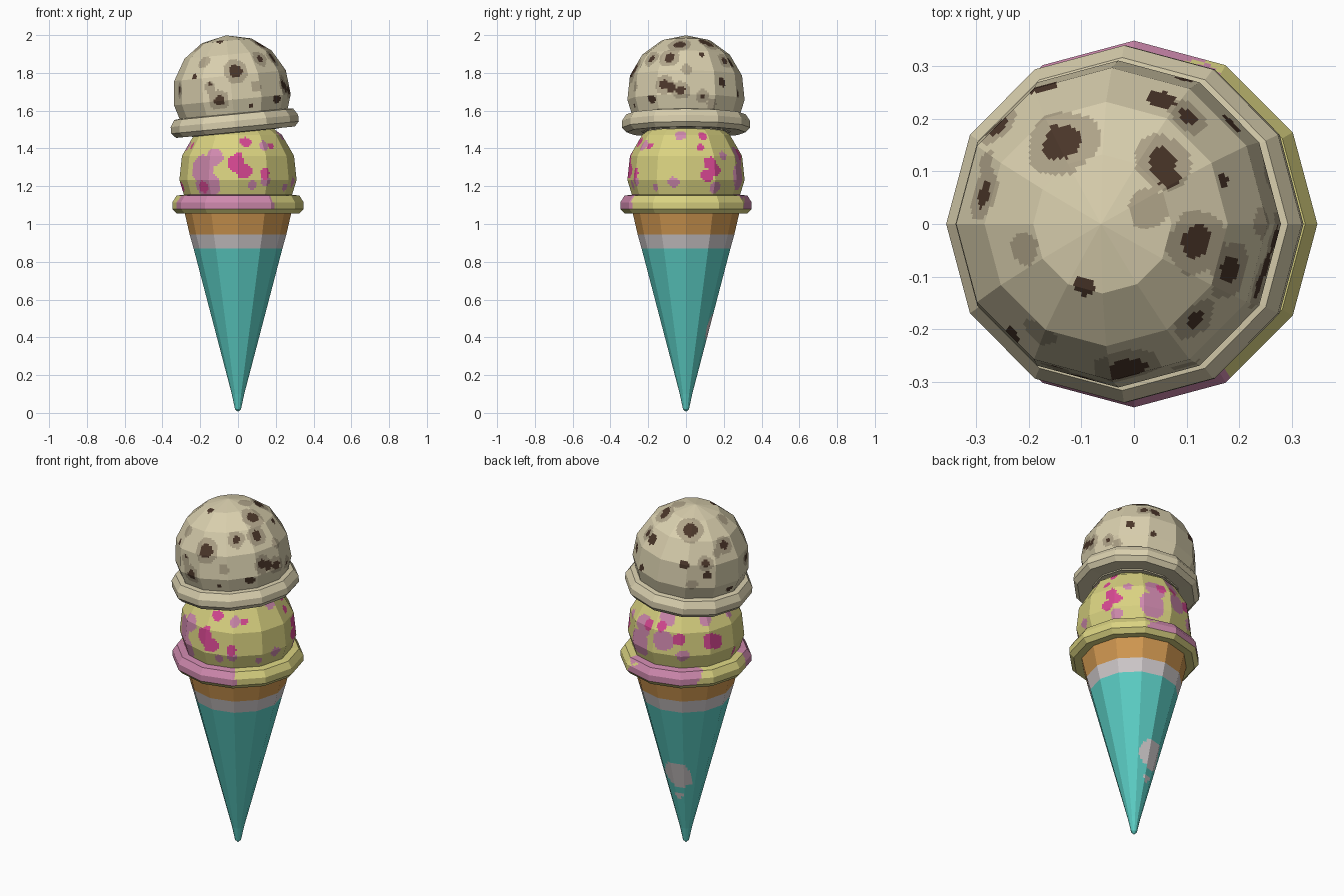
import bpy, bmesh, math
from mathutils import Vector, Matrix, noise

if "Cube" in bpy.data.objects:
    bpy.data.objects.remove(bpy.data.objects["Cube"])

SIDES = 12


def mat(name, r, g, b):
    m = bpy.data.materials.new(name)
    m.diffuse_color = (r, g, b, 1)
    m.use_nodes = True
    m.node_tree.nodes["Principled BSDF"].inputs["Base Color"].default_value = m.diffuse_color
    return m


CREAM = [mat("cream", .69, .62, .42), mat("tan_swirl", .43, .37, .25), mat("chocolate", .068, .036, .022)]
SWIRL = [mat("pale_yellow", .70, .65, .22), mat("soft_pink", .62, .25, .42), mat("hot_pink", .68, .065, .29)]
CONE = [mat("teal", .105, .61, .55), mat("pale_grey", .62, .58, .59), mat("waffle_orange", .63, .31, .08)]


def lathe(name, profile, mats, rule, matrix=Matrix(), step=.011, closed=False):
    """12-sided turned shape; each flat facet is finely cut so patches can be coloured."""
    pts = [Vector(p) for p in profile]
    if closed:
        pts.append(pts[0])
    fine = [pts[0]]
    for a, b in zip(pts, pts[1:]):
        k = max(1, math.ceil((b - a).length / step))
        fine += [a.lerp(b, i / k) for i in range(1, k + 1)]
    n = 14
    corner = [Vector((math.cos(math.tau * i / SIDES), math.sin(math.tau * i / SIDES))) for i in range(SIDES + 1)]
    unit = [corner[s].lerp(corner[s + 1], j / n) for s in range(SIDES) for j in range(n)]
    bm = bmesh.new()
    rows = [[bm.verts.new(matrix @ Vector((u.x * p.x, u.y * p.x, p.y))) for u in unit] for p in fine]
    for r0, r1 in zip(rows, rows[1:]):
        for i in range(len(unit)):
            j = (i + 1) % len(unit)
            bm.faces.new((r0[i], r0[j], r1[j], r1[i]))
    bmesh.ops.remove_doubles(bm, verts=bm.verts, dist=1e-5)
    bmesh.ops.recalc_face_normals(bm, faces=bm.faces)
    for f in bm.faces:
        f.material_index = rule(f.calc_center_median())
    me = bpy.data.meshes.new(name)
    bm.to_mesh(me)
    bm.free()
    for m in mats:
        me.materials.append(m)
    ob = bpy.data.objects.new(name, me)
    bpy.context.collection.objects.link(ob)
    return ob


# viewing axes used to place spots on a ball: right, up, toward
def axes(az, el):
    a, e = math.radians(az), math.radians(el)
    t = Vector((math.cos(a) * math.cos(e), math.sin(a) * math.cos(e), math.sin(e)))
    r = Vector((-math.sin(a), math.cos(a), 0))
    return r, t.cross(r), t


VIEW = {"front": axes(-90, 0), "right": axes(0, 0), "top": axes(-90, 90),
        "backleft": axes(135, 26), "below": axes(45, -26)}


def spots(table):
    out = []
    for view, rows in table.items():
        r, u, t = VIEW[view]
        for a, b, size in rows:
            d = a * r + b * u + math.sqrt(max(0, .31 ** 2 - a * a - b * b)) * t
            out.append((d.normalized(), size))
    return out


def inside(p, centre, marks, scale=1, grow=0):
    d = (p - centre).normalized()
    wob = .008 * noise.noise(p * 22)
    return any((d - s).length * .31 + wob < size * scale + grow for s, size in marks)


# --- cone with painted rim and a bare patch at the back
def cone_rule(p):
    wob = .012 * noise.noise(p * 9)
    if p.z > .945 + wob:
        return 2
    if p.z > .872 + wob * .4:
        return 1
    ang = math.degrees(math.atan2(p.y, p.x))
    patch = ((ang - 106) / 40) ** 2 + ((p.z - .445) / .075) ** 2 + .7 * noise.noise(p * 16) < 1
    drip = ((ang - 100) / 17) ** 2 + ((p.z - .32) / .02) ** 2 < 1
    return 1 if patch or drip else 0


lathe("cone", [(0, .005), (.016, .02), (.033, .1), (.235, .87), (.256, .945), (.287, 1.08), (0, 1.08)],
      CONE, cone_rule, step=.02)

# --- shared scoop profile (ball) and collar profile (ring), relative to the ball centre
BALL = [(.312 * math.cos(math.radians(a)), .31 * math.sin(math.radians(a))) for a in (-42, -28, -6, 18, 42, 65, 90)]
COLLAR = [(.20, -.205), (.325, -.21), (.348, -.185), (.348, -.15), (.325, -.115), (.25, -.105)]

# --- lower scoop: yellow with pink swirls
LOW = Vector((0, 0, 1.265))
hot = spots({
    "front": [(-.01, .055, .05), (.03, .02, .045), (.04, .175, .03), (.145, 0, .03), (-.19, -.07, .035),
              (-.25, .16, .02), (.0, .1, .02)],
    "right": [(.13, .06, .035), (.16, .02, .035), (.09, .205, .025), (.08, .145, .02), (-.2, .155, .02)],
    "backleft": [(.085, -.09, .045), (.12, -.1, .04), (-.175, .01, .03), (-.09, -.07, .035), (.23, -.15, .025)],
    "below": [(-.12, .115, .035), (.17, .2, .03)]})
pink = spots({
    "front": [(-.2, .03, .075), (-.17, -.06, .08), (-.13, .09, .05), (.14, .155, .03), (.15, -.04, .03),
              (.08, -.06, .025)],
    "right": [(-.07, -.045, .028), (-.165, -.07, .02), (.16, -.075, .03), (-.03, .21, .03), (.2, .1, .025)],
    "backleft": [(-.17, -.07, .06), (-.14, .06, .05), (.06, .03, .035), (-.07, -.16, .035), (.2, .06, .03)],
    "below": [(.125, .11, .075), (.14, .2, .06)]})


def swirl_rule(p):
    return 2 if inside(p, LOW, hot) else 1 if inside(p, LOW, pink) else 0


def swirl_collar_rule(p):
    ang = math.degrees(math.atan2(p.y, p.x)) % 360 + 14 * noise.noise(p * 11)
    return 1 if p.z > 1.082 and (65 < ang < 140 or 195 < ang < 303) else 0


lathe("lower_scoop", BALL, SWIRL, swirl_rule, Matrix.Translation(LOW))
lathe("lower_scoop_collar", COLLAR, SWIRL, swirl_collar_rule, Matrix.Translation(LOW), closed=True)

# --- upper scoop: cream with chocolate chips, leaning slightly to the left
UP = Vector((-.033, 0, 1.69))
LEAN = Matrix.Translation(UP) @ Matrix.Rotation(math.radians(-5.5), 4, 'Y')
chips = spots({
    "front": [(.02, .125, .036), (-.205, .09, .02), (-.07, -.035, .028), (.11, -.07, .015), (.155, .19, .022),
              (.24, -.035, .02), (-.285, .02, .02), (-.12, .05, .008)],
    "right": [(-.12, .05, .025), (-.08, .035, .027), (-.03, .02, .025), (-.185, -.035, .025), (.09, -.015, .017),
              (.2, .065, .024), (.21, .18, .02), (.28, 0, .02)],
    "top": [(-.105, .16, .04), (.09, .245, .03), (.09, .12, .03), (.1, .095, .026), (.158, -.035, .034),
            (.208, .085, .014), (.223, -.09, .028), (-.062, -.12, .019), (-.262, .06, .026)],
    "backleft": [(-.09, -.053, .024), (.03, -.053, .018), (.035, -.12, .024), (-.18, -.24, .015), (.17, -.2, .02)]})
halo = spots({"front": [(-.12, .03, .03), (-.15, .17, .035), (.13, .04, .03)],
              "top": [(-.18, -.05, .035), (.06, .03, .04)],
              "right": [(.0, .13, .03), (.14, -.05, .03)],
              "backleft": [(.1, .0, .03), (-.05, -.16, .03)]})


def chip_rule(p):
    if inside(p, UP, chips):
        return 2
    return 1 if inside(p, UP, chips[::2], 1.5, .014) or inside(p, UP, halo) else 0


lathe("upper_scoop", BALL, CREAM, chip_rule, LEAN)
collar = [(r - .009, z + .005) for r, z in COLLAR]
lathe("upper_scoop_collar", collar, CREAM, lambda p: 0, LEAN, closed=True)
